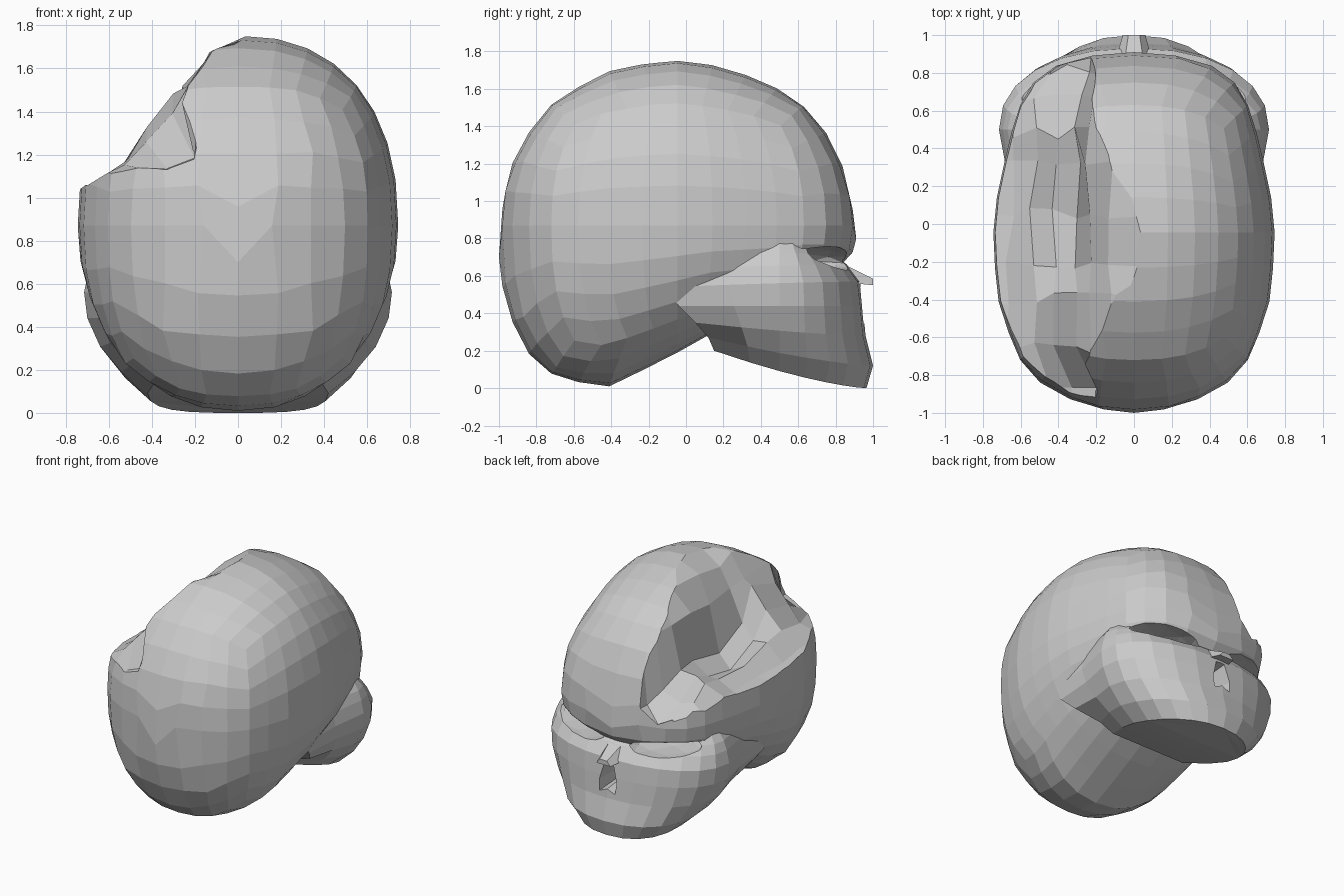
import bpy, bmesh, math, random
from mathutils import Vector, Matrix

if "Cube" in bpy.data.objects:
    bpy.data.objects.remove(bpy.data.objects["Cube"])

random.seed(4)


def make_object(name, bm):
    bmesh.ops.recalc_face_normals(bm, faces=bm.faces)
    me = bpy.data.meshes.new(name)
    bm.to_mesh(me)
    bm.free()
    ob = bpy.data.objects.new(name, me)
    bpy.context.collection.objects.link(ob)
    return ob


def loft(name, loops):
    """Skin a list of closed loops and cap both ends."""
    bm = bmesh.new()
    rings = [[bm.verts.new(p) for p in loop] for loop in loops]
    n = len(rings[0])
    for a, b in zip(rings, rings[1:]):
        for i in range(n):
            j = (i + 1) % n
            bm.faces.new((a[i], a[j], b[j], b[i]))
    bm.faces.new(rings[0])
    bm.faces.new(rings[-1])
    bmesh.ops.triangulate(bm, faces=[f for f in bm.faces if len(f.verts) > 4])
    return make_object(name, bm)


def lookup(table, y, col):
    """Linear interpolation of a column in a table sorted by its first column."""
    for a, b in zip(table, table[1:]):
        if y <= b[0]:
            t = max(0, (y - a[0]) / (b[0] - a[0]))
            return a[col] + (b[col] - a[col]) * t
    return table[-1][col]


def power(v, e):
    return math.copysign(abs(v) ** e, v)


def combine(ob, other, operation):
    """Boolean two parts together and drop the second one."""
    mod = ob.modifiers.new("combine", 'BOOLEAN')
    mod.operation = operation
    mod.solver = 'EXACT'
    mod.object = other
    bpy.context.view_layer.objects.active = ob
    bpy.ops.object.modifier_apply(modifier=mod.name)
    bpy.data.objects.remove(other, do_unlink=True)


# Cranium: cube-sphere shaped by sections along y (y, top z, bottom z, half width)
SECTIONS = [(-1.0, .72, .68, .03), (-.97, 1.11, .46, .24), (-.87, 1.33, .21, .47),
            (-.7, 1.54, .06, .62), (-.43, 1.69, .0, .715), (-.1, 1.76, .16, .75),
            (.15, 1.725, .3, .725), (.4, 1.65, .35, .67), (.6, 1.54, .42, .62),
            (.77, 1.34, .6, .52), (.87, 1.11, .7, .36), (.91, .82, .75, .1)]
bm = bmesh.new()
bmesh.ops.create_cube(bm, size=2)
bmesh.ops.subdivide_edges(bm, edges=bm.edges, cuts=7, use_grid_fill=True)
for v in bm.verts:
    d = Vector([math.tan(c * math.pi / 4) for c in v.co]).normalized()
    y = -.045 + .955 * d.y
    top, bot, w = (lookup(SECTIONS, y, k) for k in (1, 2, 3))
    mid = min(max(.87, bot + .02), top - .02)
    r = math.hypot(d.x, d.z)
    c, s = (d.x / r, d.z / r) if r > 1e-4 else (0, 0)
    h = power(s, .87)
    v.co = (w * power(c, .87), y, mid + h * ((top - mid) if h > 0 else (mid - bot)))
skull = make_object("skull", bm)

# Upper jaw and cheekbones: outlines (front z, back z, half width, front y, back y)
LEVELS = [(.0, .2, .42, .965, .15), (.12, .27, .54, 1.0, .12), (.28, .35, .64, .96, .05),
          (.44, .44, .70, .945, -.04), (.57, .54, .715, .93, -.1),
          (.66, .64, .695, .86, -.1), (.72, .73, .67, .79, -.05), (.8, .84, .61, .7, .1)]
loops = []
for zf, zb, w, f, b in LEVELS:
    side = [(w * .9, b), (w * .93, b + (.5 - b) * .55)]
    if zf < .2:
        side[0] = (w * .75, b)
    outline = list(side)
    for i in range(13):
        a = math.pi * i / 12
        outline.append((w * power(math.cos(a), .9), .5 + (f - .5) * power(math.sin(a), .9)))
    outline += [(-x, y) for x, y in reversed(side)]
    loops.append([(x, y, zf + (zb - zf) * min(1, max(0, (f - y) / (f - b))) ** 1.4)
                  for x, y in outline])
combine(skull, loft("upper_jaw_and_cheeks", loops), 'UNION')

# Broken left side: trench profile (x, deep z, shallow z)
PROFILE = [(.07, 1.765, 1.765), (-.13, 1.655, 1.66), (-.25, 1.5, 1.54),
           (-.29, 1.13, 1.47), (-.42, 1.06, 1.32), (-.53, 1.1, 1.19),
           (-.66, 1.01, 1.08), (-.9, 1.0, 1.0)]
# Rows along the trench (y, shallow share, height offset, sideways shift)
ROWS = [(-1.1, 0, .04, .09), (-.87, .1, .03, .07), (-.66, .8, 0, 0), (-.4, 1, 0, 0),
        (-.2, .4, 0, 0), (.05, 0, 0, 0), (.3, .1, 0, 0), (.48, .2, 0, 0),
        (.66, 0, -.06, .02), (.82, 0, -.15, .07), (1.05, 0, -.15, .07)]
loops = []
for y, share, lift, shift in ROWS:
    row = []
    for i, (x, deep, shallow) in enumerate(PROFILE):
        k = 1 if i else 0
        j = .025 * k
        row.append((x + k * shift + random.uniform(-j, j),
                    y + random.uniform(-.04, .04),
                    deep + (shallow - deep) * share + lift * (i > 2)
                    + random.uniform(-j, j)))
    loops.append(row + [(-.9, y, 2.2), (.07, y, 2.2)])
combine(skull, loft("trench_cutter", loops), 'DIFFERENCE')

# Eye sockets: narrow slanted slits under the brow
for side in (-1, 1):
    bm = bmesh.new()
    bmesh.ops.create_icosphere(bm, subdivisions=2, radius=1)
    m = (Matrix.Translation((side * .37, .78, .695))
         @ Matrix.Rotation(side * -.55, 4, 'Z') @ Matrix.Rotation(side * -.1, 4, 'Y')
         @ Matrix.Diagonal((.27, .27, .06, 1)))
    bmesh.ops.transform(bm, matrix=m, verts=bm.verts)
    combine(skull, make_object("socket_cutter", bm), 'DIFFERENCE')

# Nose opening: pear-shaped hole
pear = [(.04, .55), (.08, .4), (.07, .31), (0, .34), (-.07, .31), (-.08, .4), (-.04, .55)]
combine(skull, loft("nose_cutter", [[(x * s, y, .43 + (z - .43) * s) for x, z in pear]
                                    for y, s in ((.76, .7), (1.1, 1.1))]), 'DIFFERENCE')

# Nasal bones: small roof above the nose opening
loft("nasal_bones", [[(-w, y, z - t), (-w * .5, y, z), (w * .5, y, z), (w, y, z - t)]
                     for y, z, w, t in ((.76, .72, .11, .12), (.86, .655, .1, .09),
                                        (1.0, .585, .06, .035))])
